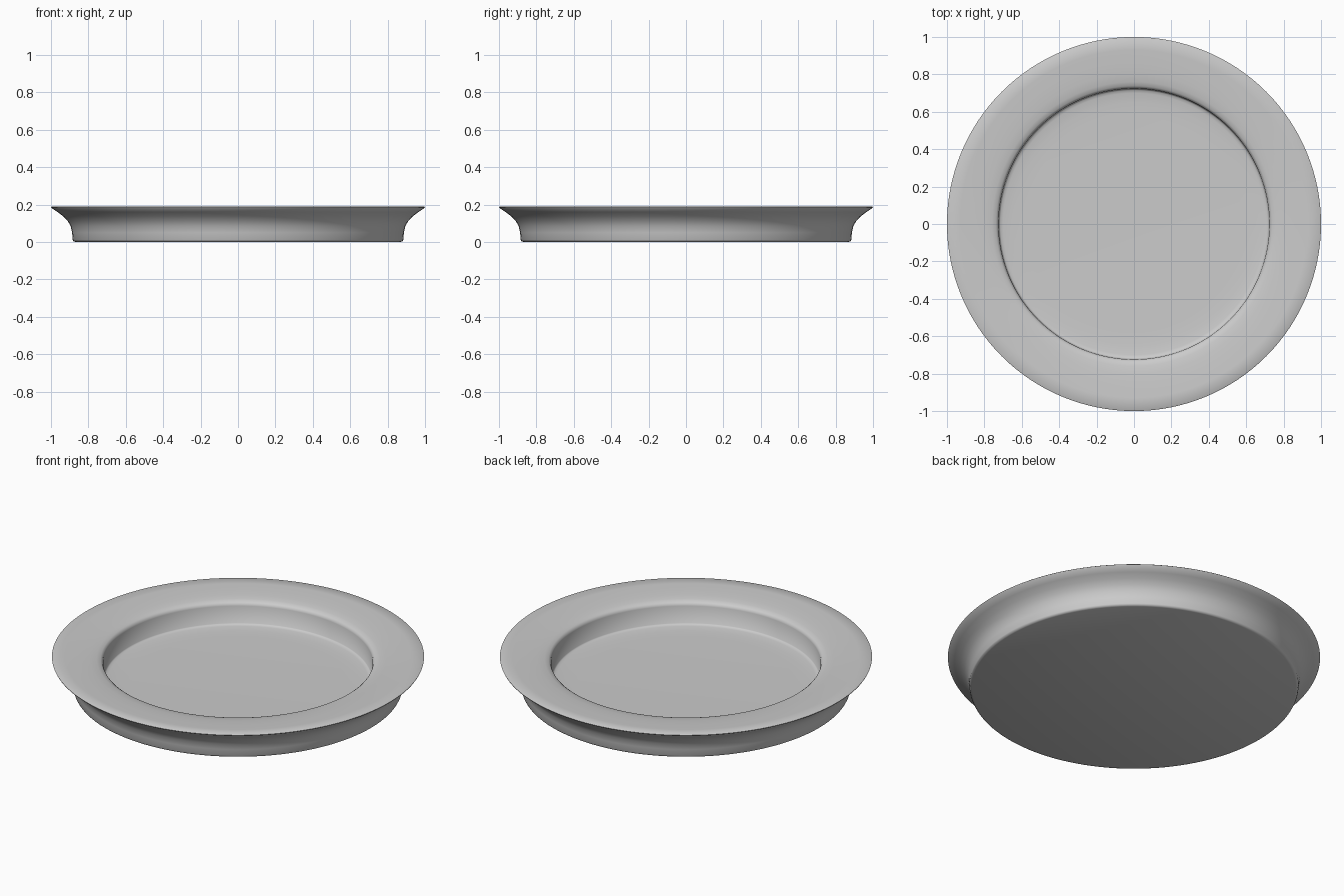
import bpy, bmesh, math

if "Cube" in bpy.data.objects:
    bpy.data.objects.remove(bpy.data.objects["Cube"])

# Half profile of the plate (radius, height), underside centre to well centre
profile = [
    (0, 0), (0.87, 0), (0.88, 0.004), (0.884, 0.012),        # flat base
    (0.887, 0.05), (0.895, 0.085), (0.911, 0.113),           # flared outer wall
    (0.935, 0.138), (0.965, 0.16), (0.998, 0.182),
    (1.0, 0.187), (0.996, 0.19),                             # lip
    (0.93, 0.188), (0.86, 0.185), (0.80, 0.181),             # broad rim
    (0.76, 0.176), (0.738, 0.17), (0.728, 0.162),
    (0.724, 0.15), (0.721, 0.05), (0.715, 0.045),            # well wall
    (0.70, 0.042), (0.65, 0.038), (0.58, 0.036), (0, 0.035), # well floor
]

bm = bmesh.new()
verts = [bm.verts.new((r, 0, z)) for r, z in profile]
edges = [bm.edges.new(pair) for pair in zip(verts, verts[1:])]
bmesh.ops.spin(bm, geom=verts + edges, cent=(0, 0, 0), axis=(0, 0, 1),
               angle=math.tau, steps=128, use_merge=True)
bmesh.ops.remove_doubles(bm, verts=bm.verts, dist=0.0002)
bmesh.ops.recalc_face_normals(bm, faces=bm.faces)
mesh = bpy.data.meshes.new("plate")
bm.to_mesh(mesh)
bm.free()

plate = bpy.data.objects.new("plate", mesh)
bpy.context.collection.objects.link(plate)
bpy.context.view_layer.objects.active = plate
plate.select_set(True)
bpy.ops.object.shade_smooth_by_angle(angle=math.radians(50))
